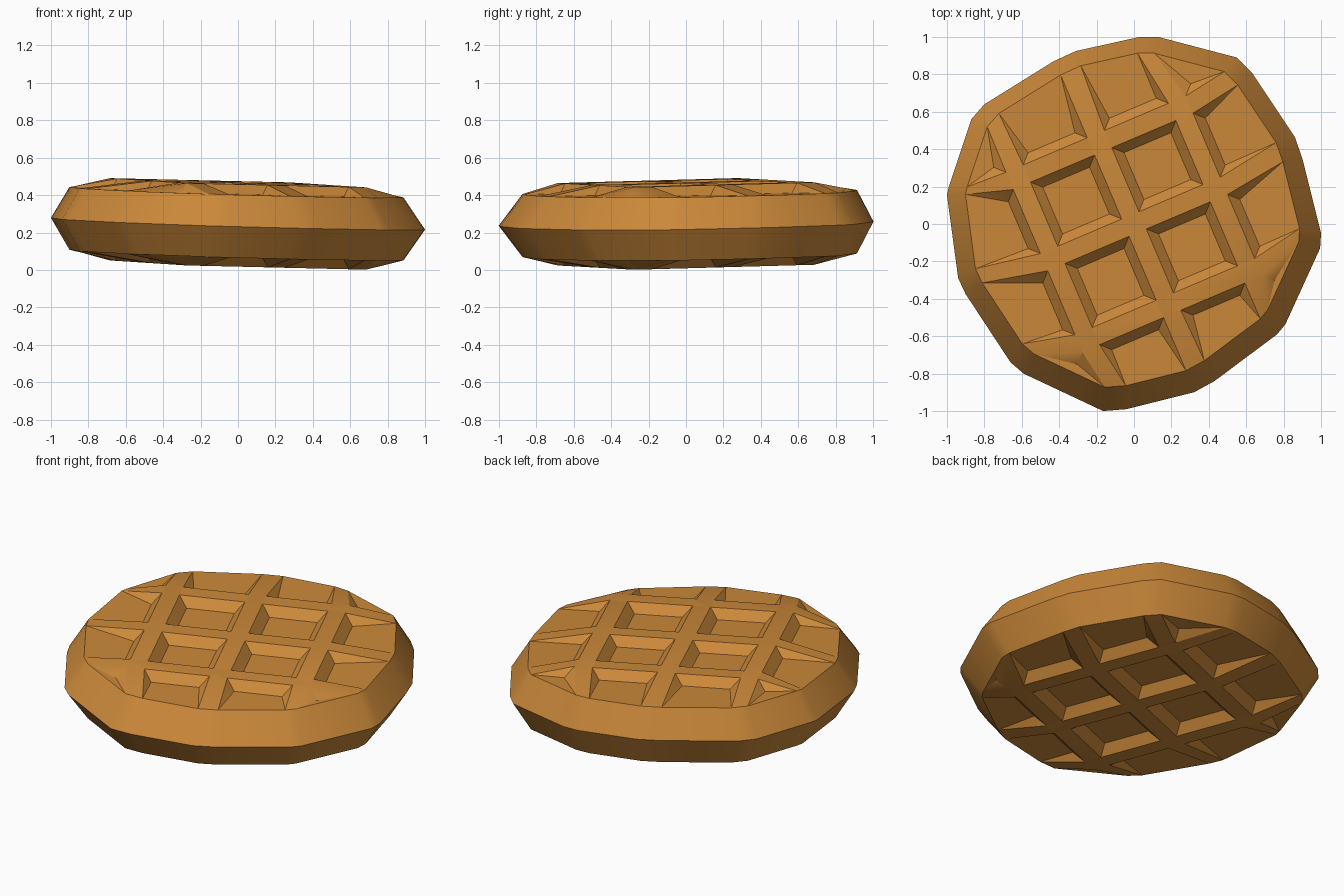
import bpy, bmesh, math
from mathutils import Vector

cube = bpy.data.objects.get("Cube")
if cube:
    bpy.data.objects.remove(cube)

# Golden baked colour
COLOUR = (0.60, 0.25, 0.042, 1.0)
mat = bpy.data.materials.new("golden_brown")
mat.use_nodes = True
mat.diffuse_color = COLOUR
bsdf = mat.node_tree.nodes["Principled BSDF"]
bsdf.inputs["Base Color"].default_value = COLOUR
bsdf.inputs["Roughness"].default_value = 0.8

# Widest outline, clockwise, in pairs: each pair is the end of one rib
OUTLINE = [(-.43, .87), (-.31, .925), (.03, 1), (.13, 1), (.55, .89), (.63, .81),
           (.86, .465), (.90, .35), (1, -.05), (.995, -.13), (.81, -.535), (.765, -.59),
           (.43, -.84), (.32, -.90), (-.04, -.99), (-.165, -1), (-.59, -.80), (-.66, -.74),
           (-.90, -.375), (-.94, -.29), (-1, .155), (-.99, .20), (-.87, .56), (-.80, .64)]
RIM = [(x * .893 - .008, y * .893 + .02) for x, y in OUTLINE]
RIM_H, RIB_H = .168, .22          # heights from the middle plane
PITCH, TOP_W, FOOT_W = .472, .05, .10   # rib spacing and half widths
ANGLE = math.radians(23)          # turn of the lattice


def place(x, y, h):
    """Put a point on the slightly tilted slab."""
    return Vector((x, y, .246 + h - .03 * x + .015 * y))


def finish(bm, name):
    mesh = bpy.data.meshes.new(name)
    bm.to_mesh(mesh)
    bm.free()
    mesh.materials.append(mat)
    obj = bpy.data.objects.new(name, mesh)
    bpy.context.collection.objects.link(obj)
    bpy.ops.object.select_all(action='DESELECT')
    obj.select_set(True)
    bpy.context.view_layer.objects.active = obj
    bpy.ops.object.shade_smooth_by_angle(angle=math.radians(30))
    return obj


# Slab: lower rim, widest ring and upper rim, capped by the pit floors
bm = bmesh.new()
rings = [[bm.verts.new(place(x, y, h)) for x, y in pts]
         for pts, h in ((RIM, -RIM_H), (OUTLINE, 0), (RIM, RIM_H))]
n = len(OUTLINE)
for low, high in zip(rings, rings[1:]):
    for i in range(n):
        j = (i + 1) % n
        bm.faces.new((low[i], low[j], high[j], high[i]))
bm.faces.new(rings[0])
bm.faces.new(rings[2])
bmesh.ops.recalc_face_normals(bm, faces=bm.faces[:])
finish(bm, "slab")


# Ribs: twelve half ribs per side, flat to the outer crossing, then tapering to the rim
def rib_lattice(name, side):
    bm = bmesh.new()
    for quarter in range(4):
        a = ANGLE - quarter * math.pi / 2
        across = Vector((math.cos(a), math.sin(a)))
        along = Vector((-math.sin(a), math.cos(a)))

        for i in (-1, 0, 1):
            def vert(half_width, distance, height):
                p = across * (i * PITCH + half_width) + along * distance
                return bm.verts.new(place(p.x, p.y, side * height))

            def section(top_at, foot_at):
                return [vert(-FOOT_W, foot_at, RIM_H), vert(-TOP_W, top_at, RIB_H),
                        vert(TOP_W, top_at, RIB_H), vert(FOOT_W, foot_at, RIM_H)]

            start = section(0, 0)
            outer = section(PITCH + TOP_W, PITCH + FOOT_W)
            k = 2 * (3 * quarter + i) % n
            tip = [bm.verts.new(place(*RIM[k + e], side * RIM_H)) for e in (0, 1)]
            for j in range(3):
                bm.faces.new((start[j], start[j + 1], outer[j + 1], outer[j]))
            bm.faces.new((outer[0], outer[1], tip[0]))
            bm.faces.new((outer[1], outer[2], tip[1], tip[0]))
            bm.faces.new((outer[2], outer[3], tip[1]))
    bmesh.ops.remove_doubles(bm, verts=bm.verts[:], dist=.0005)
    # Every rib face looks away from the slab
    bm.normal_update()
    for f in bm.faces:
        if f.normal.z * side < 0:
            f.normal_flip()
    finish(bm, name)


rib_lattice("top_ribs", 1)
rib_lattice("bottom_ribs", -1)
